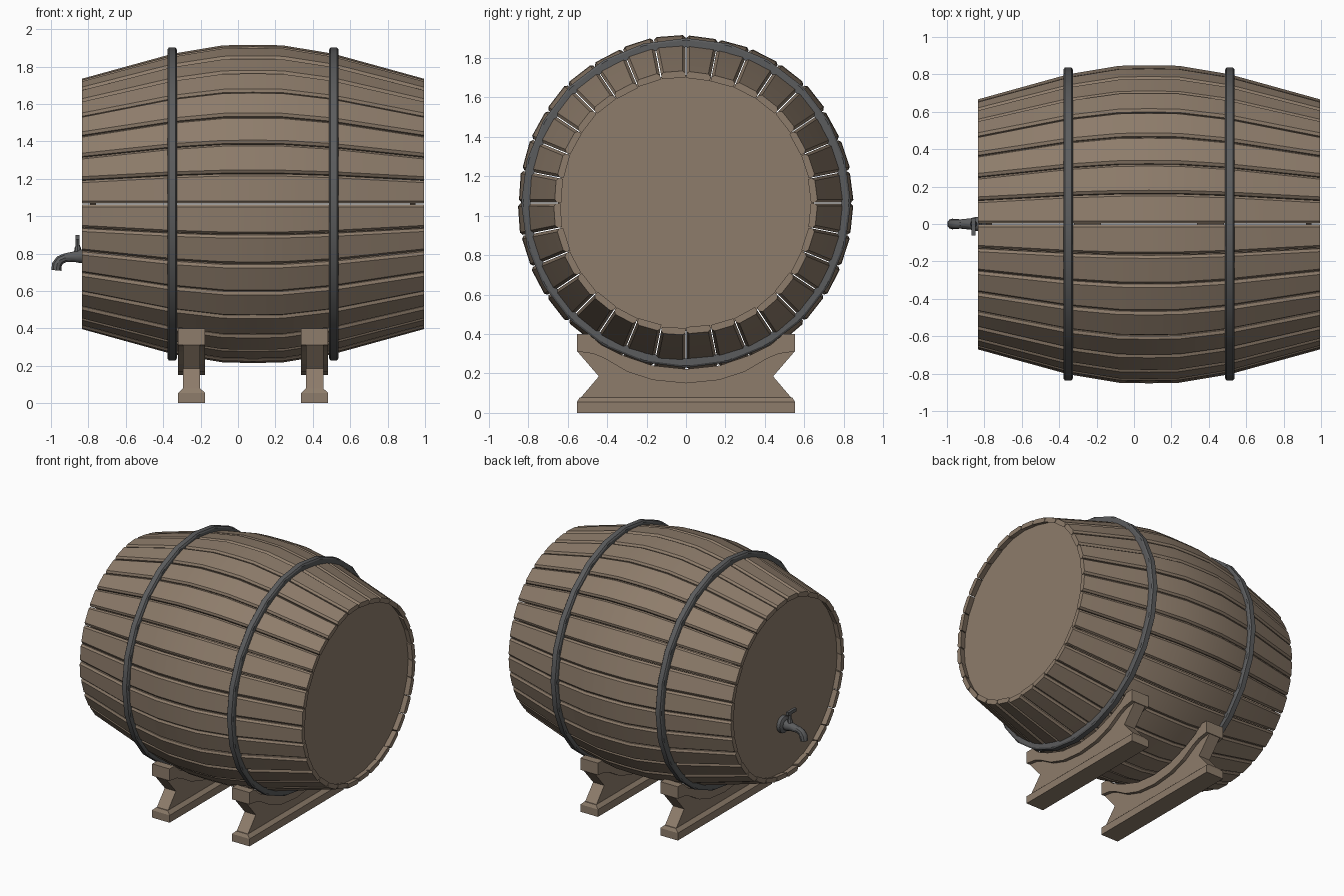
import bpy, bmesh, math, random
from mathutils import Vector, Matrix

if "Cube" in bpy.data.objects:
    bpy.data.objects.remove(bpy.data.objects["Cube"])
random.seed(4)

CZ = 1.065            # height of barrel axis
N = 32                # number of staves


def material(name, col):
    m = bpy.data.materials.new(name)
    m.diffuse_color = (*col, 1)
    m.use_nodes = True
    m.node_tree.nodes["Principled BSDF"].inputs["Base Color"].default_value = m.diffuse_color
    return m


wood = material("oak wood", (0.27, 0.203, 0.147))
metal = material("dark iron", (0.105, 0.107, 0.11))


def finish(bm, name, mat, smooth=None):
    bmesh.ops.recalc_face_normals(bm, faces=bm.faces)
    me = bpy.data.meshes.new(name)
    bm.to_mesh(me)
    bm.free()
    ob = bpy.data.objects.new(name, me)
    bpy.context.collection.objects.link(ob)
    me.materials.append(mat)
    if smooth:
        bpy.ops.object.select_all(action='DESELECT')
        ob.select_set(True)
        bpy.context.view_layer.objects.active = ob
        bpy.ops.object.shade_smooth_by_angle(angle=math.radians(smooth))
    return ob


def skin(bm, rings, cap=True, loop=False):
    """Bridge closed rings of points into a skin."""
    vs = [[bm.verts.new(p) for p in r] for r in rings]
    n = len(vs[0])
    pairs = list(zip(vs, vs[1:])) + ([(vs[-1], vs[0])] if loop else [])
    for a, b in pairs:
        for i in range(n):
            j = (i + 1) % n
            bm.faces.new((a[i], a[j], b[j], b[i]))
    if cap and not loop:
        bm.faces.new(vs[0])
        bm.faces.new(vs[-1])


def prism(bm, pts, x0, x1):
    """Extrude a (y, z) outline along x."""
    skin(bm, [[(x, y, z) for y, z in pts] for x in (x0, x1)])


def tube(bm, path, n=10):
    """Round tube in the xz plane; path holds (x, z, radius)."""
    rings = []
    for k, (x, z, r) in enumerate(path):
        a, b = path[max(k - 1, 0)], path[min(k + 1, len(path) - 1)]
        t = Vector((b[0] - a[0], 0, b[1] - a[1])).normalized()
        u, v = Vector((0, 1, 0)), t.cross(Vector((0, 1, 0)))
        rings.append([Vector((x, 0, z)) + r * (u * math.cos(q) + v * math.sin(q))
                      for q in [math.tau * i / n for i in range(n)]])
    skin(bm, rings)


# Staves: bulging chamfered planks, each slightly uneven
profile = [(-0.835, 0.668), (-0.35, 0.802), (-0.08, 0.847), (0.08, 0.85),
           (0.24, 0.847), (0.51, 0.802), (0.995, 0.668)]
bm = bmesh.new()
for i in range(N):
    mid = math.tau * (i + 0.5) / N
    lift = random.uniform(-0.006, 0.004)
    tilt = math.radians(random.uniform(-2.2, 2.2))
    rings = []
    for x, r in profile:
        h = r * math.tan(math.pi / N) - 0.004
        ro = r * math.cos(math.pi / N) + 0.002 + lift
        c = 0.013
        hi = h - 0.002
        sec = [(-hi, ro - 0.034), (-h, ro - c), (-h + c, ro),
               (h - c, ro), (h, ro - c), (hi, ro - 0.034)]
        ring = []
        for t, rad in sec:
            rad += t * math.sin(tilt)
            ring.append((x, rad * math.cos(mid) - t * math.sin(mid),
                         CZ + rad * math.sin(mid) + t * math.cos(mid)))
        rings.append(ring)
    skin(bm, rings)
finish(bm, "barrel_staves", wood, 20)

# Barrel heads, slightly recessed
for name, x in (("tap_end_head", -0.775), ("plain_end_head", 0.935)):
    bm = bmesh.new()
    bmesh.ops.create_cone(bm, cap_ends=True, segments=N, radius1=0.65, radius2=0.65, depth=0.03,
                          matrix=Matrix.Translation((x, 0, CZ)) @ Matrix.Rotation(math.pi / 2, 4, 'Y'))
    finish(bm, name, wood)

# Iron hoops
for name, xc in (("left_hoop", -0.352), ("right_hoop", 0.512)):
    bm = bmesh.new()
    sec = [(-0.025, 0.79), (-0.025, 0.826), (-0.018, 0.836),
           (0.018, 0.836), (0.025, 0.826), (0.025, 0.79)]
    rings = []
    for i in range(24):
        a = math.tau * i / 24
        rings.append([(xc + x, r * math.cos(a), CZ + r * math.sin(a)) for x, r in sec])
    skin(bm, rings, loop=True)
    finish(bm, name, metal, 20)


# Cradle stands: base rail, waisted web and curved saddle
def mirrored(half):
    return half + [(-y, z) for y, z in reversed(half) if y > 0]


for name, xc in (("left_stand", -0.248), ("right_stand", 0.41)):
    bm = bmesh.new()
    w = 0.072
    prism(bm, [(-0.553, 0), (0.553, 0), (0.553, 0.055), (-0.553, 0.055)], xc - w, xc + w)
    # sloped top of the base rail
    skin(bm, [[(xc + sx * ww, sy * yy, z) for sx, sy in ((-1, -1), (1, -1), (1, 1), (-1, 1))]
              for ww, yy, z in ((w, 0.553, 0.055), (0.047, 0.54, 0.078))])
    # web
    prism(bm, mirrored([(0, 0.2), (0.25, 0.24), (0.5, 0.34), (0.55, 0.31), (0.442, 0.185), (0.54, 0.07)]),
          xc - 0.046, xc + 0.046)
    # saddle, built as sections across so the curve stays convex per piece
    top = [(0, 0.222), (0.17, 0.24), (0.33, 0.295), (0.43, 0.345), (0.495, 0.4), (0.553, 0.4)]
    low = [(0, 0.15), (0.17, 0.167), (0.3, 0.21), (0.41, 0.275), (0.47, 0.3), (0.553, 0.312)]
    cols = list(zip(top, low))
    cols = [((-a[0], a[1]), (-b[0], b[1])) for a, b in reversed(cols[1:])] + cols
    skin(bm, [[(xc - w, a[0], a[1]), (xc + w, a[0], a[1]),
               (xc + w, b[0], b[1]), (xc - w, b[0], b[1])] for a, b in cols])
    finish(bm, name, wood)

# Tap: mounting flange, bent spout, key handle
bm = bmesh.new()
tube(bm, [(-0.785, 0.785, 0.062), (-0.815, 0.785, 0.062), (-0.825, 0.785, 0.045)], 12)
tube(bm, [(-0.80, 0.785, 0.038), (-0.845, 0.785, 0.038), (-0.875, 0.783, 0.03), (-0.925, 0.777, 0.025),
          (-0.952, 0.765, 0.026), (-0.968, 0.742, 0.028), (-0.971, 0.71, 0.029)], 10)
finish(bm, "tap_spout", metal, 35)
bm = bmesh.new()
tube(bm, [(-0.857, 0.78, 0.02), (-0.857, 0.83, 0.018), (-0.857, 0.84, 0.011), (-0.858, 0.89, 0.011)], 8)
bmesh.ops.create_cube(bm, size=1, matrix=Matrix.Translation((-0.858, -0.015, 0.887)) @
                      Matrix.Diagonal((0.02, 0.095, 0.024, 1)))
finish(bm, "tap_handle", metal, 35)
